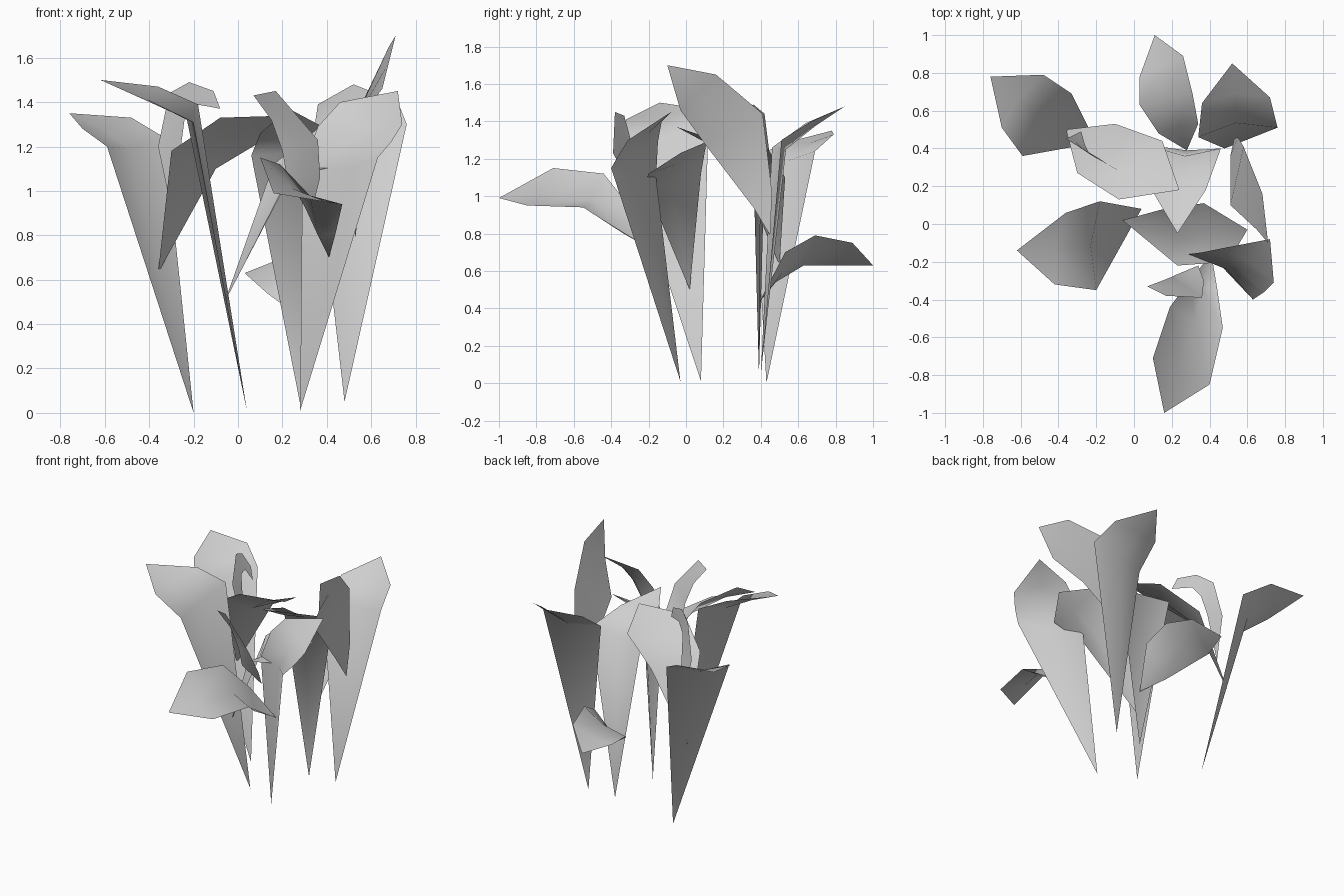
import bpy
import bmesh
from mathutils import Vector

# Remove the default cube only
default_cube = bpy.data.objects.get("Cube")
if default_cube is not None:
    bpy.data.objects.remove(default_cube, do_unlink=True)

# One plain grey for every leaf
grey = bpy.data.materials.new("leaf_grey")
grey.use_nodes = True
grey_value = (.62, .62, .62, 1)
grey.diffuse_color = grey_value
grey.node_tree.nodes["Principled BSDF"].inputs["Base Color"].default_value = grey_value


def leaf(name, base, tip, left_edge, right_edge, keel=(0, 0, 0)):
    """Thin leaf with a centre rib; keel pushes the rib outward, fading to the tip."""
    bm = bmesh.new()
    root = bm.verts.new(base)
    end = bm.verts.new(tip)
    left = [bm.verts.new(point) for point in left_edge]
    right = [bm.verts.new(point) for point in right_edge]
    rib = []
    for row, (a, b) in enumerate(zip(left, right)):
        rib.append(bm.verts.new((a.co + b.co) / 2 + Vector(keel) / (1 + row * .4)))

    # Each half runs from the root fan through the strips to the tip
    for a, b in ((left, rib), (rib, right)):
        bm.faces.new((root, b[0], a[0]))
        for row in range(len(a) - 1):
            bm.faces.new((a[row], b[row], b[row + 1], a[row + 1]))
        bm.faces.new((a[-1], b[-1], end))

    for face in bm.faces:
        face.smooth = True
    bmesh.ops.recalc_face_normals(bm, faces=bm.faces)

    mesh = bpy.data.meshes.new(name)
    bm.to_mesh(mesh)
    bm.free()
    mesh.materials.append(grey)
    plant_part = bpy.data.objects.new(name, mesh)
    bpy.context.scene.collection.objects.link(plant_part)
    return plant_part


# Tall leaves that rise from the ground
leaf("back_right_tall_leaf",
     base=(-.2, .43, 0), tip=(-.76, .78, 1.35),
     left_edge=[(-.59, .36, 1.2), (-.7, .51, 1.28)],
     right_edge=[(-.33, .69, 1.24), (-.48, .79, 1.33)],
     keel=(-.03, .02, -.03))

leaf("right_tall_leaf",
     base=(.04, .08, .01), tip=(-.62, -.14, 1.5),
     left_edge=[(-.2, -.35, 1.31), (-.42, -.32, 1.41)],
     right_edge=[(-.18, .12, 1.39), (-.36, .06, 1.47)],
     keel=(-.04, 0, -.03))

leaf("back_left_tall_leaf",
     base=(.48, .4, .05), tip=(.52, .85, 1.48),
     left_edge=[(.34, .46, 1.26), (.36, .64, 1.39)],
     right_edge=[(.76, .51, 1.3), (.72, .67, 1.4)],
     keel=(-.01, .05, -.03))

leaf("front_left_tall_leaf",
     base=(.28, -.03, .01), tip=(.72, -.08, 1.45),
     left_edge=[(.29, -.16, 1.1), (.36, -.15, 1.29), (.46, -.13, 1.4)],
     right_edge=[(.63, -.4, 1.15), (.69, -.36, 1.22), (.74, -.31, 1.3)],
     keel=(.03, .04, -.02))

leaf("centre_tall_leaf",
     base=(.28, .39, .04), tip=(.23, -.05, 1.37),
     left_edge=[(.06, .42, 1.16), (.1, .17, 1.26)],
     right_edge=[(.46, .4, 1.2), (.38, .18, 1.29)],
     keel=(.01, -.05, -.01))

# Shorter leaves that branch off part way up
leaf("back_short_leaf",
     base=(.28, .39, .43), tip=(.11, 1, .63),
     left_edge=[(.13, .48, .54), (.03, .63, .63), (.03, .78, .63)],
     right_edge=[(.34, .53, .7), (.31, .69, .79), (.26, .89, .75)],
     keel=(.01, .01, -.03))

leaf("front_short_leaf",
     base=(.41, -.16, .7), tip=(.16, -1, .99),
     left_edge=[(.3, -.29, .93), (.19, -.44, 1.12), (.1, -.71, 1.15)],
     right_edge=[(.44, -.34, .81), (.47, -.55, .94), (.4, -.85, .95)],
     keel=(-.01, -.02, -.07))

leaf("left_short_leaf",
     base=(.53, .45, .79), tip=(.71, -.1, 1.7),
     left_edge=[(.51, .36, .94), (.51, .1, 1.28), (.65, -.03, 1.46)],
     right_edge=[(.55, .46, 1.02), (.58, .41, 1.44), (.68, .16, 1.65)])

leaf("right_short_leaf",
     base=(-.36, .5, .63), tip=(.24, .18, 1.34),
     left_edge=[(-.3, .27, 1.18), (-.08, .13, 1.33)],
     right_edge=[(-.1, .53, 1.1), (.15, .44, 1.25)],
     keel=(.02, -.01, -.04))

leaf("centre_short_leaf",
     base=(-.06, .02, .5), tip=(.6, -.03, 1.23),
     left_edge=[(.23, -.22, 1.07), (.5, -.2, 1.12)],
     right_edge=[(.16, .08, 1.12), (.37, .11, 1.29)],
     keel=(.03, -.01, -.05))

# Narrow upright leaves with hooked tips
leaf("front_hooked_leaf",
     base=(.34, -.22, .94), tip=(.07, -.33, 1.43),
     left_edge=[(.22, -.27, 1.06), (.2, -.28, 1.18), (.15, -.3, 1.32)],
     right_edge=[(.37, -.3, 1.06), (.36, -.39, 1.23), (.17, -.38, 1.45)])

leaf("back_hooked_leaf",
     base=(-.28, .49, .82), tip=(-.08, .28, 1.37),
     left_edge=[(-.36, .45, 1.2), (-.31, .42, 1.44), (-.22, .36, 1.49), (-.11, .3, 1.45)],
     right_edge=[(-.26, .42, 1.18), (-.24, .38, 1.33), (-.19, .35, 1.39), (-.13, .31, 1.38)])
